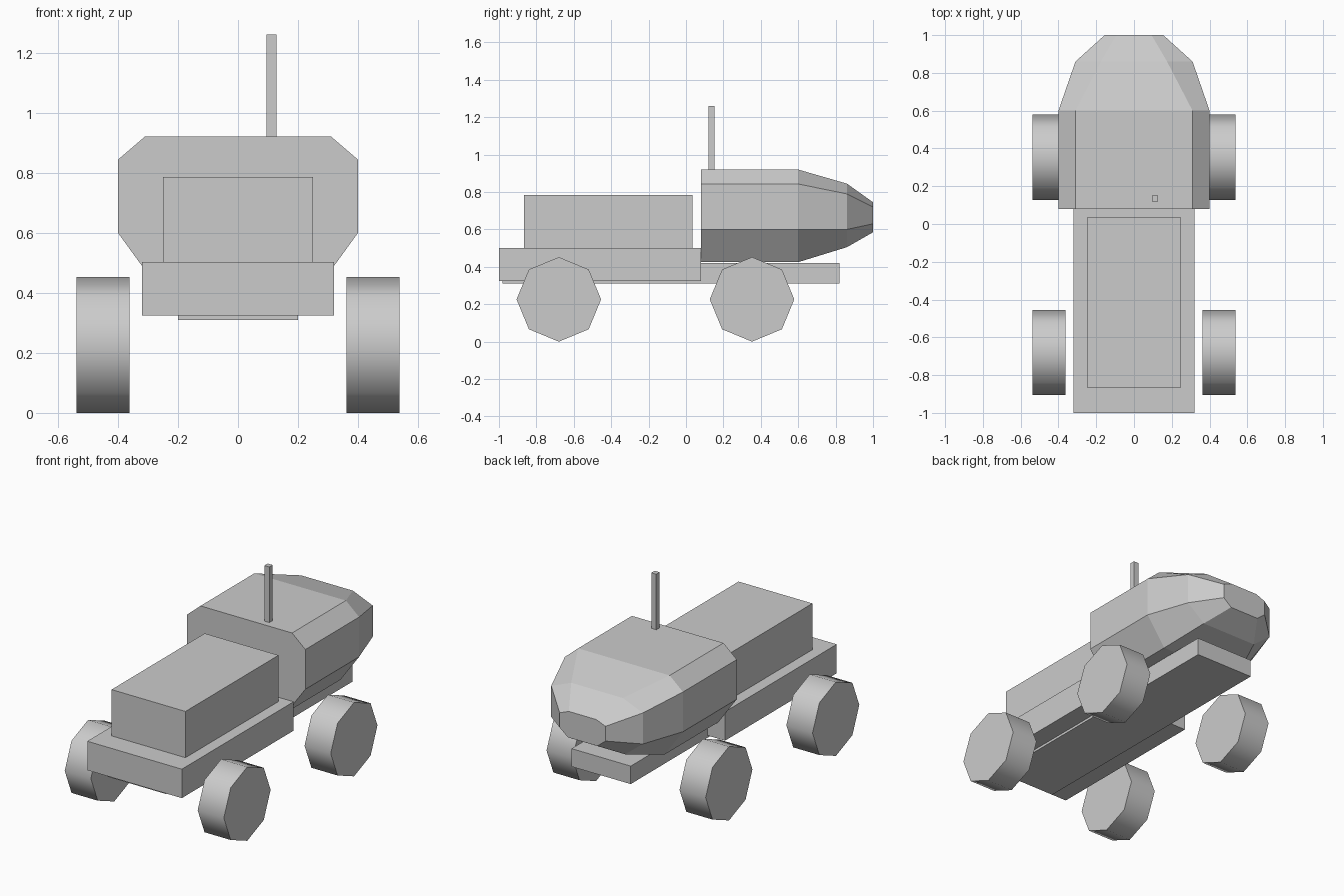
import bpy, bmesh, math

if "Cube" in bpy.data.objects:
    bpy.data.objects.remove(bpy.data.objects["Cube"])


def make_object(name, bm):
    bmesh.ops.recalc_face_normals(bm, faces=bm.faces[:])
    mesh = bpy.data.meshes.new(name)
    bm.to_mesh(mesh)
    bm.free()
    obj = bpy.data.objects.new(name, mesh)
    bpy.context.collection.objects.link(obj)
    return obj


def box(name, x0, x1, y0, y1, z0, z1):
    bm = bmesh.new()
    bmesh.ops.create_cube(bm, size=1)
    for v in bm.verts:
        v.co.x = x0 + (v.co.x + 0.5) * (x1 - x0)
        v.co.y = y0 + (v.co.y + 0.5) * (y1 - y0)
        v.co.z = z0 + (v.co.z + 0.5) * (z1 - z0)
    return make_object(name, bm)


def loft(name, sections):
    # each section: y, then half of an outline from top to bottom, mirrored in x
    bm = bmesh.new()
    rings = []
    for y, half in sections:
        outline = half + [(-x, z) for x, z in reversed(half)]
        rings.append([bm.verts.new((x, y, z)) for x, z in outline])
    n = len(rings[0])
    for a, b in zip(rings, rings[1:]):
        for i in range(n):
            j = (i + 1) % n
            bm.faces.new((a[i], a[j], b[j], b[i]))
    bm.faces.new(rings[0])
    bm.faces.new(rings[-1])
    return make_object(name, bm)


def wheel(name, x, y):
    # octagonal wheel, smooth tread and flat sides
    r = 0.226
    bpy.ops.mesh.primitive_cylinder_add(vertices=8, radius=r, depth=0.177,
                                        location=(x, y, r),
                                        rotation=(0, math.pi / 2, 0))
    obj = bpy.context.object
    obj.name = name
    bpy.ops.object.shade_smooth_by_angle(angle=math.radians(50))


# Body
box("chassis", -0.20, 0.20, -0.98, 0.82, 0.31, 0.42)
box("front_deck", -0.32, 0.32, -1.0, 0.08, 0.325, 0.502)
box("front_box", -0.25, 0.25, -0.865, 0.035, 0.502, 0.785)

# Tapered hull with chamfered edges
hull = [(0.31, 0.92), (0.40, 0.843), (0.40, 0.60), (0.273, 0.425)]
loft("tapered_hull", [
    (0.08, hull),
    (0.60, hull),
    (0.86, [(0.175, 0.845), (0.31, 0.79), (0.31, 0.60), (0.19, 0.505)]),
    (1.00, [(0.093, 0.745), (0.155, 0.72), (0.155, 0.63), (0.10, 0.585)]),
])

# Thin mast on the hull
box("mast", 0.095, 0.128, 0.12, 0.152, 0.91, 1.26)

# Wheels
for side, x in (("left", -0.45), ("right", 0.45)):
    for end, y in (("front", -0.68), ("rear", 0.353)):
        wheel(f"{end}_{side}_wheel", x, y)
